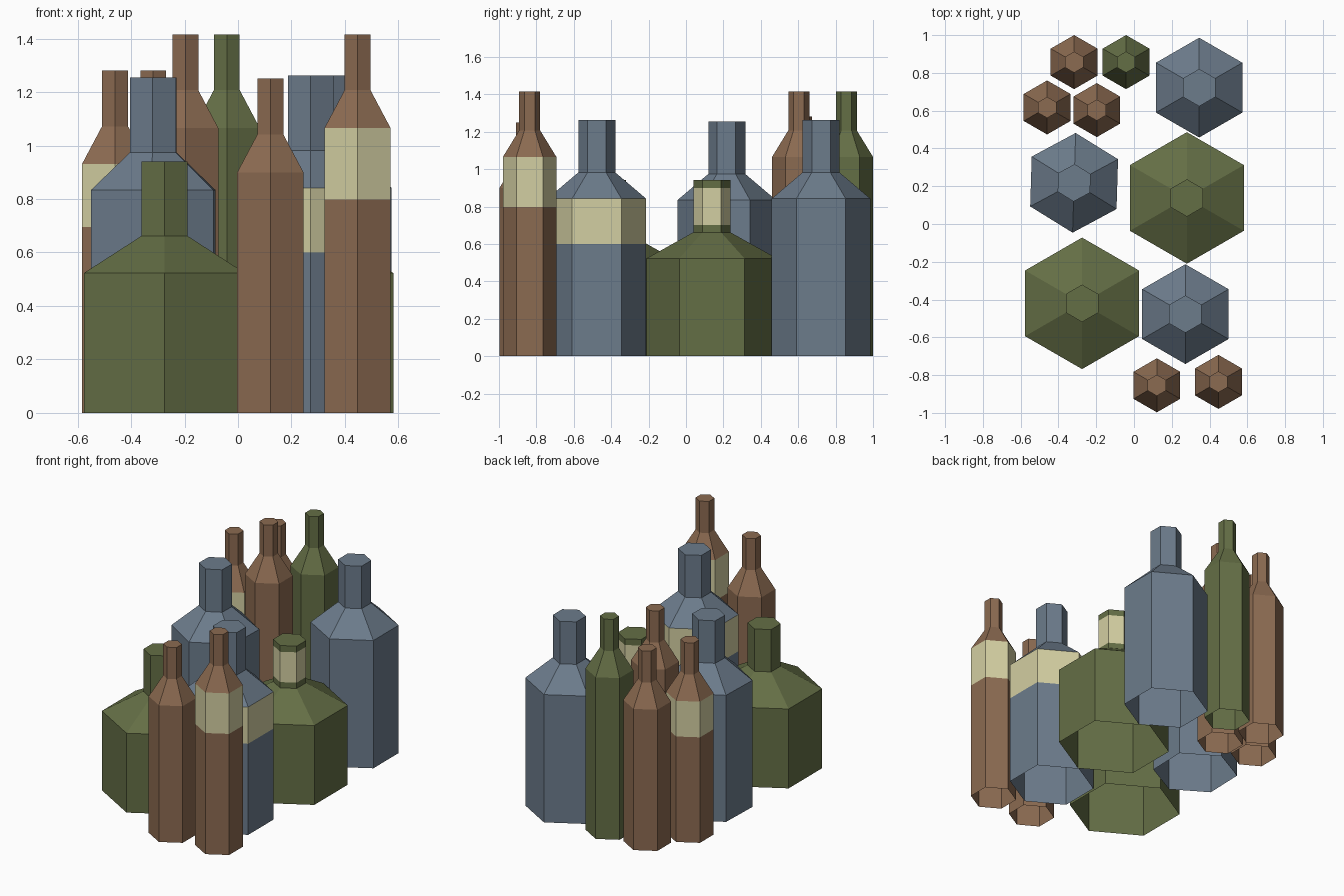
import bpy, bmesh, math

if "Cube" in bpy.data.objects:
    bpy.data.objects.remove(bpy.data.objects["Cube"])


def material(name, rgb):
    m = bpy.data.materials.new(name)
    m.diffuse_color = (*rgb, 1)
    m.use_nodes = True
    m.node_tree.nodes["Principled BSDF"].inputs["Base Color"].default_value = m.diffuse_color
    return m


BROWN = material("brown_glass", (0.26, 0.145, 0.082))
GREEN = material("green_glass", (0.127, 0.156, 0.06))
BLUE = material("blue_glass", (0.15, 0.2, 0.26))
CREAM = material("cream_label", (0.65, 0.62, 0.36))
SIDES = 6


def bottle(name, mat, x, y, body_r, neck_r, shoulder, neck, top, label=None, turn=0):
    """Six-sided bottle: body, sloped shoulder, straight neck, flat cap, open base."""
    profile = [(body_r, 0), (body_r, shoulder), (neck_r, neck), (neck_r, top)]
    # extra rings where the label band starts and ends
    for z in label or ():
        if all(abs(z - p[1]) > 1e-4 for p in profile):
            profile.append((body_r if z < shoulder else neck_r, z))
    profile.sort(key=lambda p: p[1])

    bm = bmesh.new()
    rings = []
    for r, z in profile:
        angles = [math.radians(90 + turn) + math.tau * i / SIDES for i in range(SIDES)]
        rings.append([bm.verts.new((r * math.cos(a), r * math.sin(a), z)) for a in angles])
    for lo, hi in zip(rings, rings[1:]):
        mid = (lo[0].co.z + hi[0].co.z) / 2
        for i in range(SIDES):
            j = (i + 1) % SIDES
            f = bm.faces.new((lo[i], lo[j], hi[j], hi[i]))
            f.material_index = int(bool(label) and label[0] < mid < label[1])
    bm.faces.new(rings[-1])

    mesh = bpy.data.meshes.new(name)
    bm.to_mesh(mesh)
    bm.free()
    mesh.materials.append(mat)
    if label:
        mesh.materials.append(CREAM)
    ob = bpy.data.objects.new(name, mesh)
    ob.location = (x, y, 0)
    bpy.context.collection.objects.link(ob)


# slim bottles: material, x, y, total height, label height (0 for none)
slim = [
    (BROWN, -0.317, 0.857, 1.28, 0),
    (GREEN, -0.042, 0.857, 1.415, 0),
    (BROWN, -0.46, 0.617, 1.28, 0.235),
    (BROWN, -0.197, 0.603, 1.415, 0),
    (BROWN, 0.121, -0.854, 1.25, 0),
    (BROWN, 0.447, -0.836, 1.415, 0.267),
]
for n, (mat, x, y, top, band) in enumerate(slim, 1):
    s = top - 0.35
    bottle(f"slim_bottle_{n}", mat, x, y, 0.143, 0.056, s, top - 0.208, top,
           (s - band, s) if band else None)

# medium blue bottles: x, y, height, label, turn
medium = [
    (0.345, 0.722, 1.262, None, 0),
    (-0.317, 0.218, 1.254, None, -1.75),
    (0.272, -0.477, 1.262, (0.6, 0.842), 0),
]
for n, (x, y, top, label, turn) in enumerate(medium, 1):
    bottle(f"medium_bottle_{n}", BLUE, x, y, 0.264, 0.099, top - 0.42, top - 0.28, top,
           label, turn)

# wide green bottles, one with a label round its neck
for n, (x, y, label) in enumerate([(0.28, 0.138, (0.7, 0.9)), (-0.275, -0.42, None)], 1):
    bottle(f"wide_bottle_{n}", GREEN, x, y, 0.348, 0.099, 0.523, 0.662, 0.941, label)
